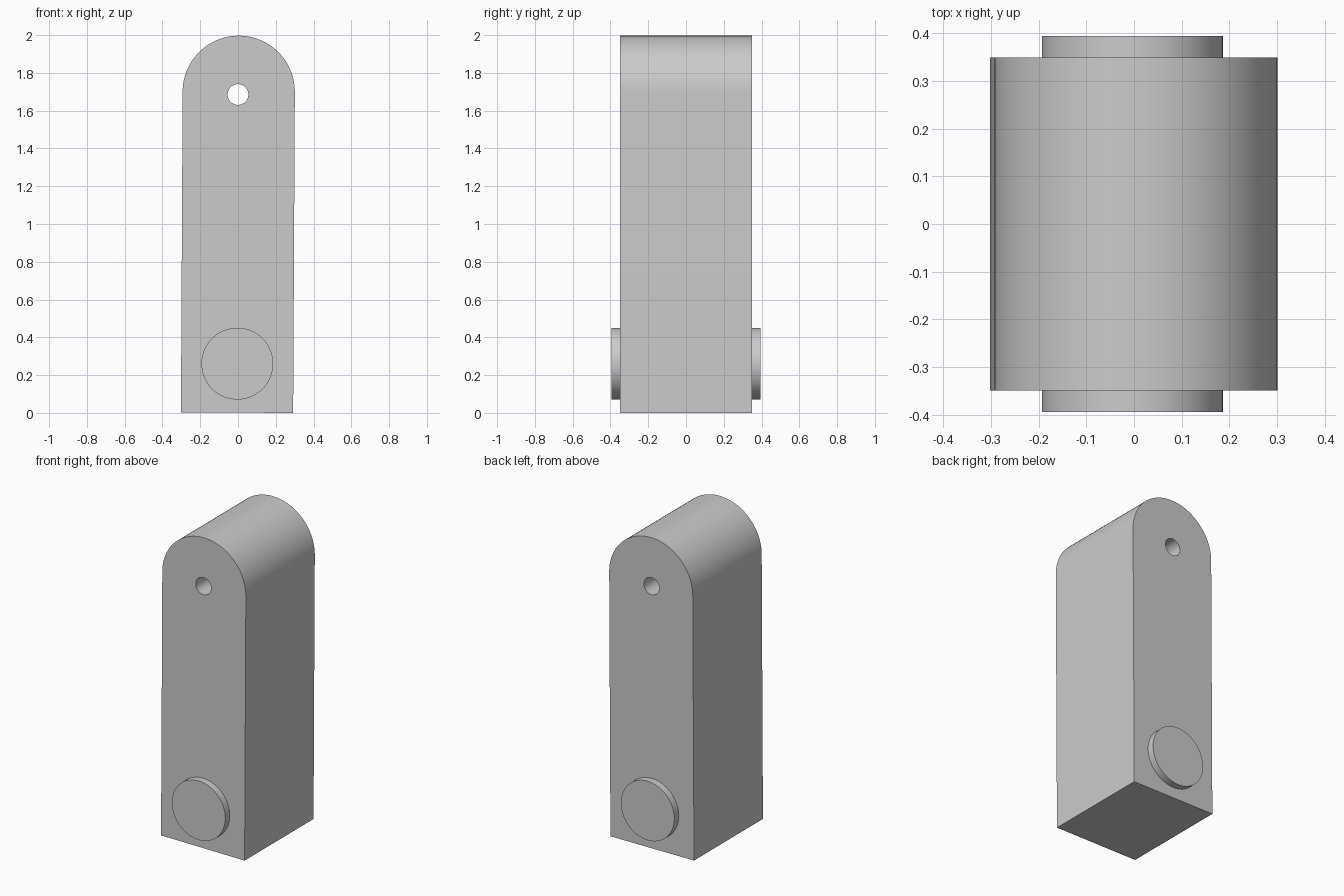
import bpy, math
import bmesh
from mathutils import Matrix, Vector

cube = bpy.data.objects.get("Cube")
if cube:
    bpy.data.objects.remove(cube, do_unlink=True)

grey = bpy.data.materials.new("plain_grey")
grey.use_nodes = True
colour = (0.6, 0.6, 0.6, 1)
grey.diffuse_color = colour
grey.node_tree.nodes["Principled BSDF"].inputs["Base Color"].default_value = colour

HALF_WIDTH = 0.297
HALF_DEPTH = 0.35
ARC_Z = 1.703
LEAN = Matrix.Rotation(math.radians(0.3), 4, 'Y')
BASE = Vector((-0.005, 0, 0.0015))


def place(x, y, z):
    """Point in the slightly leaning body frame."""
    return LEAN @ Vector((x, y, z)) + BASE


def prism(name, outline, half_depth):
    """Extrude an x-z outline along y, centred on y = 0."""
    bm = bmesh.new()
    face = bm.faces.new([bm.verts.new(place(x, -half_depth, z)) for x, z in outline])
    new = bmesh.ops.extrude_face_region(bm, geom=[face])["geom"]
    bmesh.ops.translate(bm, vec=(0, 2 * half_depth, 0),
                        verts=[v for v in new if isinstance(v, bmesh.types.BMVert)])
    bmesh.ops.recalc_face_normals(bm, faces=bm.faces)
    mesh = bpy.data.meshes.new(name)
    bm.to_mesh(mesh)
    bm.free()
    mesh.materials.append(grey)
    obj = bpy.data.objects.new(name, mesh)
    bpy.context.collection.objects.link(obj)
    return obj


def arc(cx, cz, radius, sweep, steps):
    return [(cx + radius * math.cos(sweep * i / steps),
             cz + radius * math.sin(sweep * i / steps)) for i in range(steps + 1)]


def circle(cx, cz, radius, steps=64):
    return arc(cx, cz, radius, math.tau, steps)[:-1]


def smooth(obj):
    bpy.ops.object.select_all(action='DESELECT')
    obj.select_set(True)
    bpy.context.view_layer.objects.active = obj
    bpy.ops.object.shade_smooth_by_angle(angle=math.radians(30))


# Round-topped body
outline = [(-HALF_WIDTH, 0), (HALF_WIDTH, 0)] + arc(0, ARC_Z - 0.0045, HALF_WIDTH, math.pi, 48)
body = prism("link_body", outline, HALF_DEPTH)

# Hole through the rounded end
cutter = prism("hole_cutter", circle(-0.004, 1.684, 0.055, 48), 0.5)
cutter.hide_render = True
cut = body.modifiers.new("hole", 'BOOLEAN')
cut.operation = 'DIFFERENCE'
cut.solver = 'EXACT'
cut.object = cutter
bpy.context.view_layer.objects.active = body
bpy.ops.object.modifier_apply(modifier=cut.name)
bpy.data.objects.remove(cutter, do_unlink=True)
smooth(body)

# Pin whose ends stand proud of the front and back
pin = prism("lower_pin", circle(0, 0.259, 0.19), 0.395)
smooth(pin)
